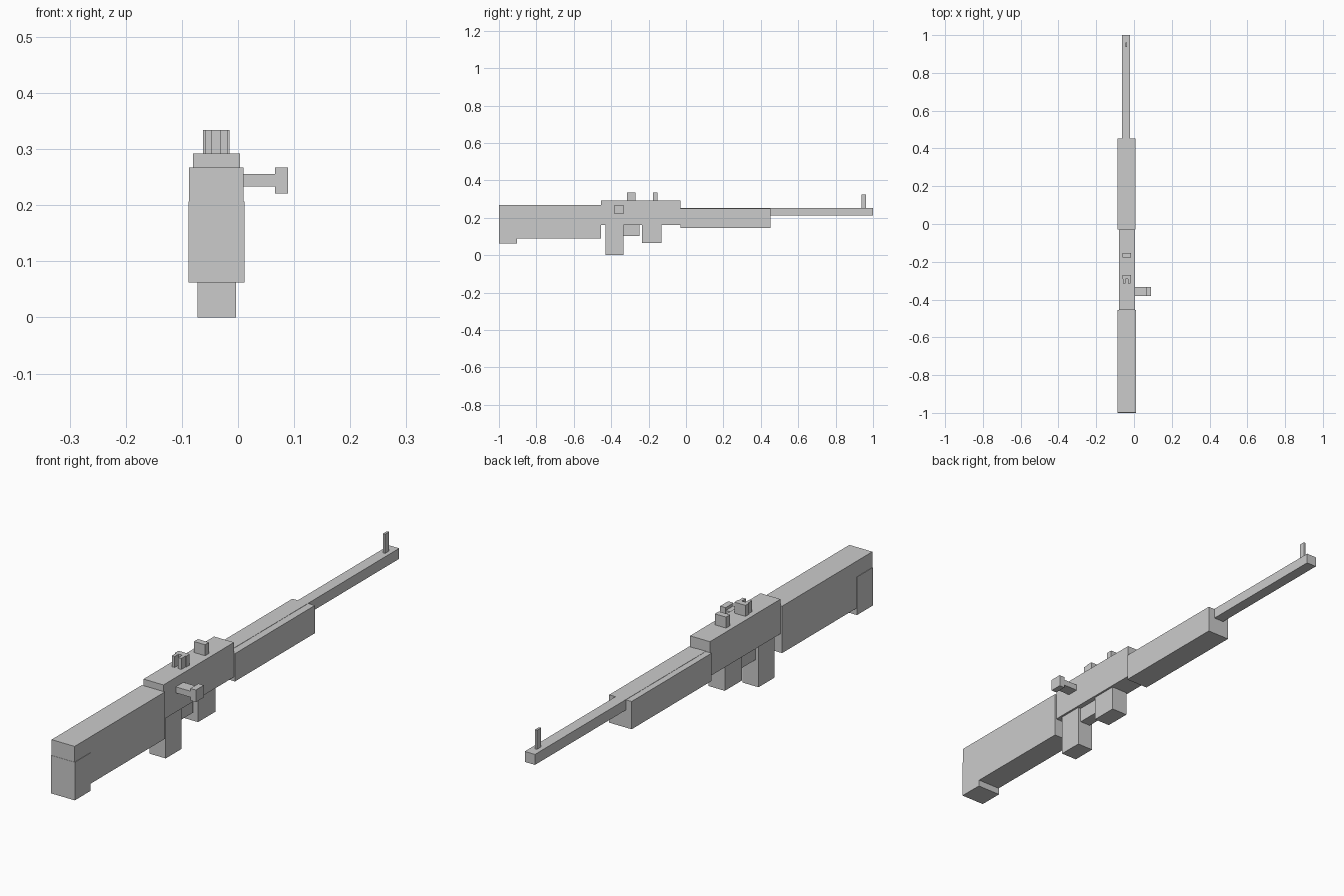
import bpy, bmesh


def prism(name, profile, axis, lo, hi):
    """Extrude a closed 2D profile along an axis (0=x: (y,z), 2=z: (x,y))."""
    bm = bmesh.new()

    def place(p, d):
        return (d, p[0], p[1]) if axis == 0 else (p[0], p[1], d)

    face = bm.faces.new([bm.verts.new(place(p, lo)) for p in profile])
    ext = bmesh.ops.extrude_face_region(bm, geom=[face])
    shift = place((0, 0), hi - lo)
    bmesh.ops.translate(bm, vec=shift,
                        verts=[g for g in ext["geom"] if isinstance(g, bmesh.types.BMVert)])
    bmesh.ops.recalc_face_normals(bm, faces=bm.faces)
    mesh = bpy.data.meshes.new(name)
    bm.to_mesh(mesh)
    bm.free()
    obj = bpy.data.objects.new(name, mesh)
    bpy.context.collection.objects.link(obj)
    return obj


def box(name, x, y, z):
    return prism(name, [(x[0], y[0]), (x[1], y[0]), (x[1], y[1]), (x[0], y[1])], 2, *z)


# Main body, from shoulder to muzzle
box("stock", (-0.087, 0.010), (-0.999, -0.455), (0.088, 0.267))
box("butt_plate", (-0.0885, 0.0115), (-1.0, -0.904), (0.062, 0.207))
box("receiver", (-0.080, 0.004), (-0.455, -0.030), (0.160, 0.292))
box("fore_end", (-0.087, 0.008), (-0.030, 0.452), (0.144, 0.250))
box("barrel", (-0.063, -0.020), (-0.030, 1.0), (0.211, 0.251))

# Parts hanging under the receiver
box("grip", (-0.072, -0.004), (-0.430, -0.334), (0.0, 0.165))
box("trigger_guard", (-0.060, -0.016), (-0.334, -0.249), (0.102, 0.165))
box("magazine", (-0.072, -0.004), (-0.235, -0.131), (0.064, 0.165))

# Bolt handle
box("bolt_shaft", (0.0, 0.066), (-0.380, -0.334), (0.233, 0.256))
box("bolt_knob", (0.066, 0.089), (-0.381, -0.333), (0.221, 0.267))

# Sights: rear one is a bar with two prongs pointing back
prism("rear_sight", [(-0.062, -0.270), (-0.062, -0.292), (-0.058, -0.292), (-0.058, -0.316),
                     (-0.046, -0.316), (-0.046, -0.292), (-0.031, -0.292), (-0.031, -0.316),
                     (-0.018, -0.316), (-0.018, -0.292), (-0.015, -0.292), (-0.015, -0.270)],
      2, 0.290, 0.334)
box("middle_sight", (-0.062, -0.015), (-0.177, -0.153), (0.290, 0.334))
box("front_sight", (-0.045, -0.036), (0.938, 0.962), (0.249, 0.324))
